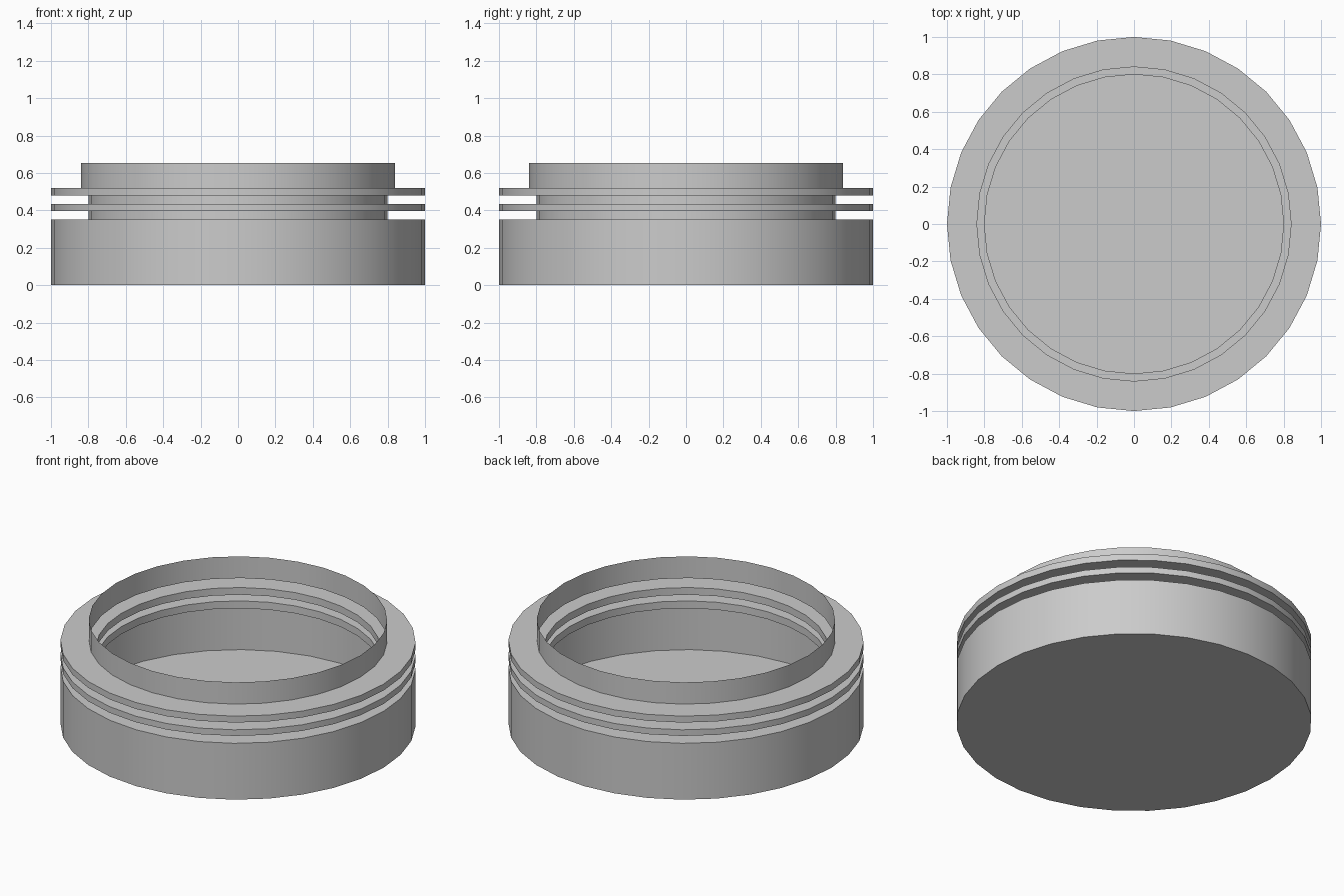
import bpy, bmesh
from math import sin, cos, tau, radians

if "Cube" in bpy.data.objects:
    bpy.data.objects.remove(bpy.data.objects["Cube"])

SIDES = 32

# Thin shell profile (radius, height): body, two grooves with two fins, neck
profile = [
    (1.0, 0.0), (1.0, 0.35),
    (0.8, 0.35), (0.8, 0.396),
    (1.0, 0.396), (1.0, 0.434),
    (0.8, 0.434), (0.8, 0.479),
    (1.0, 0.479), (1.0, 0.519),
    (0.84, 0.519), (0.84, 0.654),
]

bm = bmesh.new()
rings = [[bm.verts.new((r * cos(tau * i / SIDES), r * sin(tau * i / SIDES), z))
          for i in range(SIDES)] for r, z in profile]

# Closed floor, open top
bm.faces.new(reversed(rings[0]))

# Walls and ledges
for low, high in zip(rings, rings[1:]):
    for i in range(SIDES):
        j = (i + 1) % SIDES
        bm.faces.new((low[i], low[j], high[j], high[i]))

mesh = bpy.data.meshes.new("grooved_container")
bm.to_mesh(mesh)
bm.free()

container = bpy.data.objects.new("grooved_container", mesh)
bpy.context.collection.objects.link(container)
bpy.context.view_layer.objects.active = container
container.select_set(True)
bpy.ops.object.shade_smooth_by_angle(angle=radians(30))
